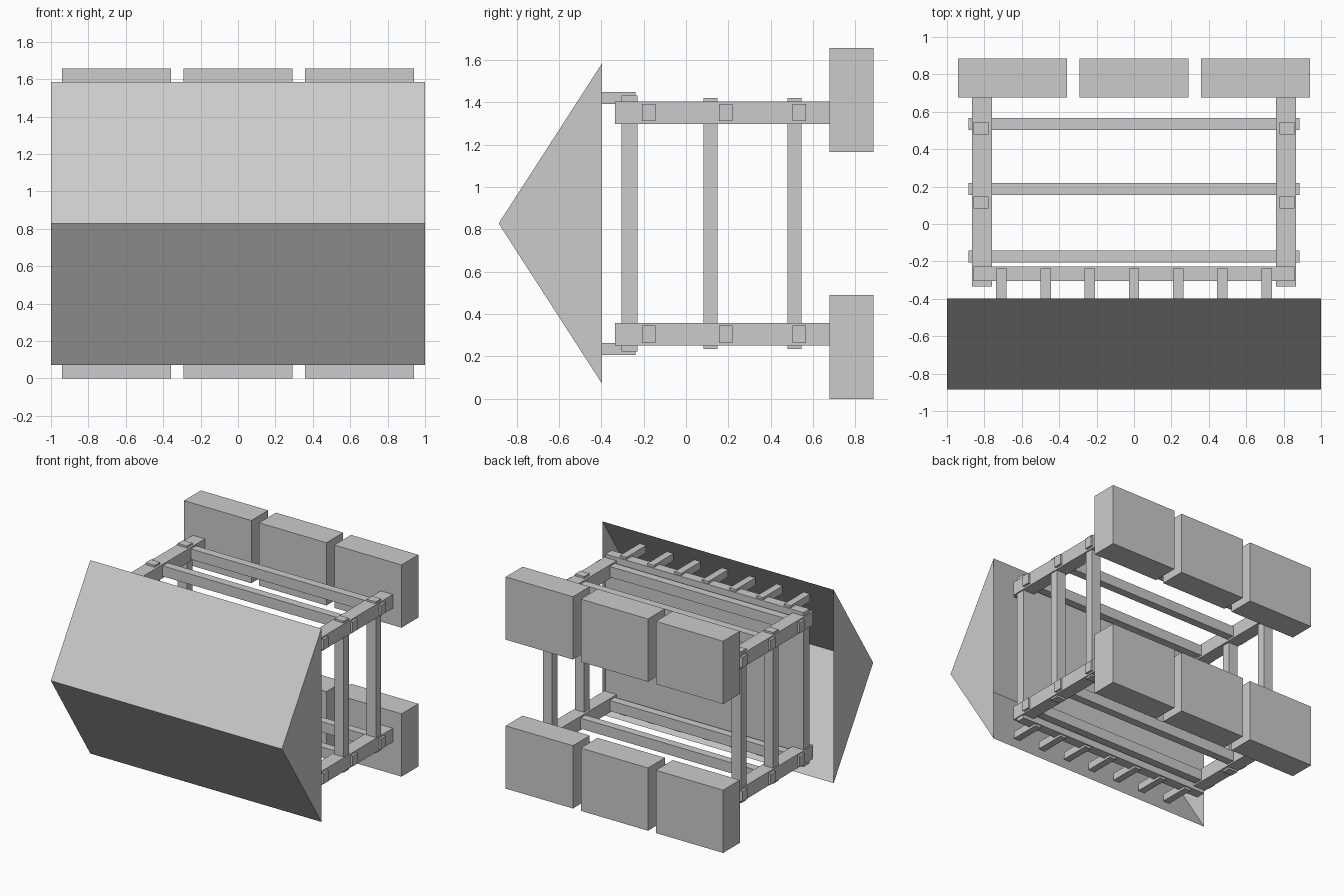
import bpy
import bmesh

cube = bpy.data.objects.get("Cube")
if cube:
    bpy.data.objects.remove(cube, do_unlink=True)

grey = bpy.data.materials.new("plain_grey")
grey.use_nodes = True
GREY = (0.6, 0.6, 0.6, 1)
grey.diffuse_color = GREY
grey.node_tree.nodes["Principled BSDF"].inputs["Base Color"].default_value = GREY

MID = 0.828  # height of the horizontal mirror plane


def add_object(name, bm):
    mesh = bpy.data.meshes.new(name)
    bm.to_mesh(mesh)
    bm.free()
    mesh.materials.append(grey)
    obj = bpy.data.objects.new(name, mesh)
    bpy.context.collection.objects.link(obj)
    return obj


def box(name, xs, ys, zs):
    """Box between the given (low, high) limits on each axis."""
    bm = bmesh.new()
    bmesh.ops.create_cube(bm, size=1)
    for v in bm.verts:
        for axis, (lo, hi) in enumerate((xs, ys, zs)):
            v.co[axis] = hi if v.co[axis] > 0 else lo
    return add_object(name, bm)


def box_pair(name, xs, ys, zs):
    """Box in the upper frame and its mirror image in the lower frame."""
    box("upper_" + name, xs, ys, zs)
    box("lower_" + name, xs, ys, (2 * MID - zs[1], 2 * MID - zs[0]))


# Hollow wedge nose, open at the back
bm = bmesh.new()
profile = ((-0.397, 0.072), (-0.885, MID), (-0.397, 1.584))
right = [bm.verts.new((-1, y, z)) for y, z in profile]
left = [bm.verts.new((1, y, z)) for y, z in profile]
for i in range(2):
    bm.faces.new((right[i], left[i], left[i + 1], right[i + 1]))
bm.faces.new(right)
bm.faces.new(left[::-1])
bmesh.ops.recalc_face_normals(bm, faces=bm.faces)
add_object("wedge_nose", bm)

# Upright panel behind the nose
box("front_panel", (-0.857, 0.857), (-0.305, -0.228), (0.224, 1.432))

# Pegs joining the panel to the nose
for i in range(7):
    x = (i - 3) * 0.2365
    box_pair(f"peg_{i + 1}", (x - 0.028, x + 0.028), (-0.48, -0.238), (1.392, 1.45))

# Side rails and posts
for side, s in (("left", 1), ("right", -1)):
    box_pair(side + "_rail", sorted((s * 0.76, s * 0.866)), (-0.335, 0.68), (1.297, 1.405))
    for i, y in enumerate((0.115, 0.512)):
        box(f"{side}_post_{i + 1}", sorted((s * 0.777, s * 0.857)),
            (y - 0.033, y + 0.033), (0.236, 1.42))

# Cross beams poking through the rails
for i, y in enumerate((-0.175, 0.187, 0.535)):
    box_pair(f"cross_beam_{i + 1}", (-0.884, 0.884), (y - 0.032, y + 0.032), (1.311, 1.393))

# Rear blocks, three across
for name, x in (("right", -0.65), ("middle", 0), ("left", 0.65)):
    box_pair(name + "_block", (x - 0.291, x + 0.291), (0.677, 0.885), (1.165, 2 * MID))
